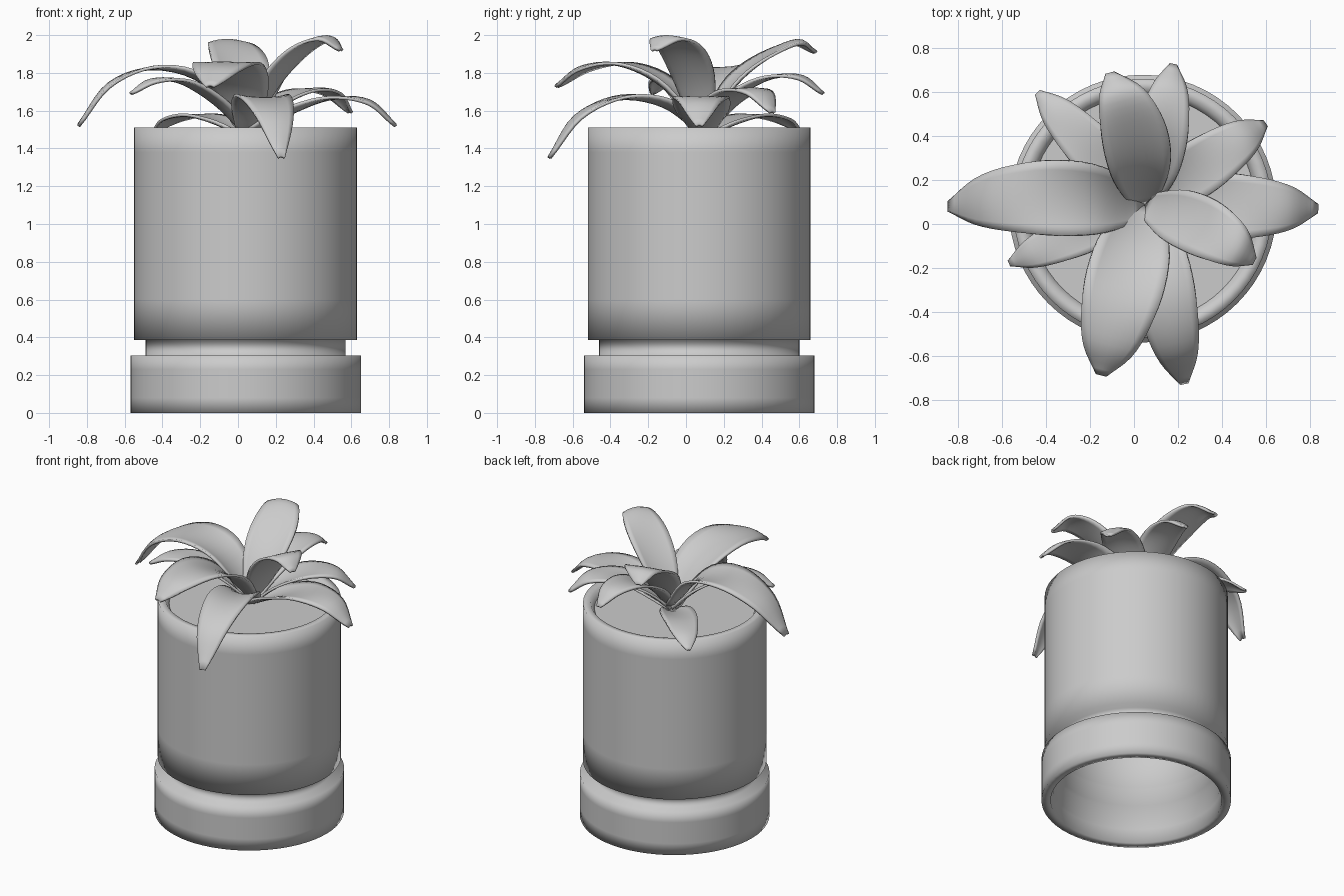
import bpy, bmesh, math
from mathutils import Vector

cube = bpy.data.objects.get("Cube")
if cube:
    bpy.data.objects.remove(cube, do_unlink=True)

CENTRE = Vector((0.04, 0.07, 0))
grey = bpy.data.materials.new("plain grey")
grey.use_nodes = True
COLOUR = (0.6, 0.6, 0.6, 1)
grey.diffuse_color = COLOUR
grey.node_tree.nodes["Principled BSDF"].inputs["Base Color"].default_value = COLOUR


def finish(name, bm):
    """Turn a bmesh into a smooth shaded grey object."""
    for f in bm.faces:
        f.smooth = True
    mesh = bpy.data.meshes.new(name)
    bm.to_mesh(mesh)
    bm.free()
    mesh.materials.append(grey)
    obj = bpy.data.objects.new(name, mesh)
    bpy.context.collection.objects.link(obj)
    return obj


def lathe(name, profile, sides=64):
    """Revolve a closed outline of (radius, height) points around the pot axis."""
    bm = bmesh.new()
    rings = []
    for r, z in profile:
        rings.append([bm.verts.new(CENTRE + Vector((r * math.cos(a), r * math.sin(a), z)))
                      for a in (math.tau * i / sides for i in range(sides))])
    for low, high in zip(rings, rings[1:] + rings[:1]):
        for i in range(sides):
            j = (i + 1) % sides
            bm.faces.new((low[i], low[j], high[j], high[i]))
    bmesh.ops.recalc_face_normals(bm, faces=bm.faces)
    return finish(name, bm)


# Hollow pot with its neck and stand, outside upwards then inside downwards
lathe("pot", [(0.55, 0), (0.61, 0), (0.61, 0.08), (0.61, 0.23), (0.61, 0.305),
              (0.53, 0.305), (0.53, 0.385), (0.59, 0.385), (0.59, 0.6), (0.59, 1.38),
              (0.59, 1.51), (0.54, 1.51), (0.51, 1.46), (0.51, 0.6), (0.51, 0.39),
              (0.52, 0.38), (0.52, 0.26), (0.54, 0.25), (0.54, 0.11), (0.55, 0.1)])

# Soil
soil = bmesh.new()
bmesh.ops.create_circle(soil, cap_ends=True, segments=64, radius=0.52)
bmesh.ops.translate(soil, verts=soil.verts, vec=CENTRE + Vector((0, 0, 1.47)))
finish("soil", soil)


def sample(values, t):
    """Smooth interpolation through evenly spaced values."""
    n = len(values) - 1
    i = min(int(t * n), n - 1)
    u = t * n - i
    p1, p2 = values[i], values[i + 1]
    p0 = values[i - 1] if i else 2 * p1 - p2
    p3 = values[i + 2] if i + 2 <= n else 2 * p2 - p1
    return p1 + 0.5 * u * (p2 - p0 + u * (2*p0 - 5*p1 + 4*p2 - p3 + u * (3*(p1 - p2) + p3 - p0)))


REACH = [0, 0.25, 0.55, 0.82, 1]
WIDTH = [0.4, 0.85, 1, 0.9, 0.62, 0.14]
ROOT = Vector((0.05, 0.09, 0))


def leaf(name, tip, width, heights, bow=0, rows=20, cols=8):
    """Arching leaf: cupped near the root, drooping edges near the tip."""
    bm = bmesh.new()
    out = Vector((tip[0], tip[1], 0)) - ROOT
    side = Vector((-out.y, out.x, 0)).normalized()
    grid = []
    for i in range(rows + 1):
        t = i / rows
        spine = ROOT + out * sample(REACH, t) + Vector((0, 0, sample(heights, t)))
        spine += side * bow * math.sin(math.pi * t)
        half = width / 2 * sample(WIDTH, t)
        cup = 0.5 - 0.9 * t
        row = []
        for j in range(cols + 1):
            s = 2 * j / cols - 1
            row.append(bm.verts.new(spine + side * s * half + Vector((0, 0, cup * half * s * s))))
        grid.append(row)
    for a, b in zip(grid, grid[1:]):
        for j in range(cols):
            bm.faces.new((a[j], b[j], b[j + 1], a[j + 1]))
    bm.normal_update()
    if sum(f.normal.z for f in bm.faces) < 0:
        bmesh.ops.reverse_faces(bm, faces=bm.faces)
    obj = finish(name, bm)
    thick = obj.modifiers.new("thickness", 'SOLIDIFY')
    thick.thickness = 0.016
    thick.offset = -1


# Leaves: tip position, width, spine heights from root to tip, sideways bow
leaf("leaf_right", (-0.85, 0.08), 0.34, [1.5, 1.75, 1.83, 1.75, 1.53], -0.035)
leaf("leaf_left", (0.84, 0.07), 0.3, [1.48, 1.58, 1.67, 1.66, 1.53])
leaf("leaf_back_left", (0.6, 0.46), 0.25, [1.48, 1.62, 1.71, 1.71, 1.6])
leaf("leaf_back_inner", (0.18, 0.73), 0.24, [1.5, 1.67, 1.78, 1.79, 1.7], -0.01)
leaf("leaf_back_tall", (-0.11, 0.69), 0.3, [1.5, 1.74, 1.9, 1.98, 1.92], -0.035)
leaf("leaf_left_tall", (0.55, -0.17), 0.27, [1.5, 1.75, 1.93, 2.0, 1.93], 0.03)
leaf("leaf_back_right", (-0.44, 0.6), 0.22, [1.46, 1.53, 1.58, 1.57, 1.51])
leaf("leaf_front_right", (-0.57, -0.18), 0.2, [1.48, 1.64, 1.76, 1.77, 1.7])
leaf("leaf_front_wide", (-0.15, -0.69), 0.36, [1.5, 1.73, 1.85, 1.84, 1.74])
leaf("leaf_front_low", (0.23, -0.73), 0.28, [1.48, 1.63, 1.67, 1.58, 1.36])
